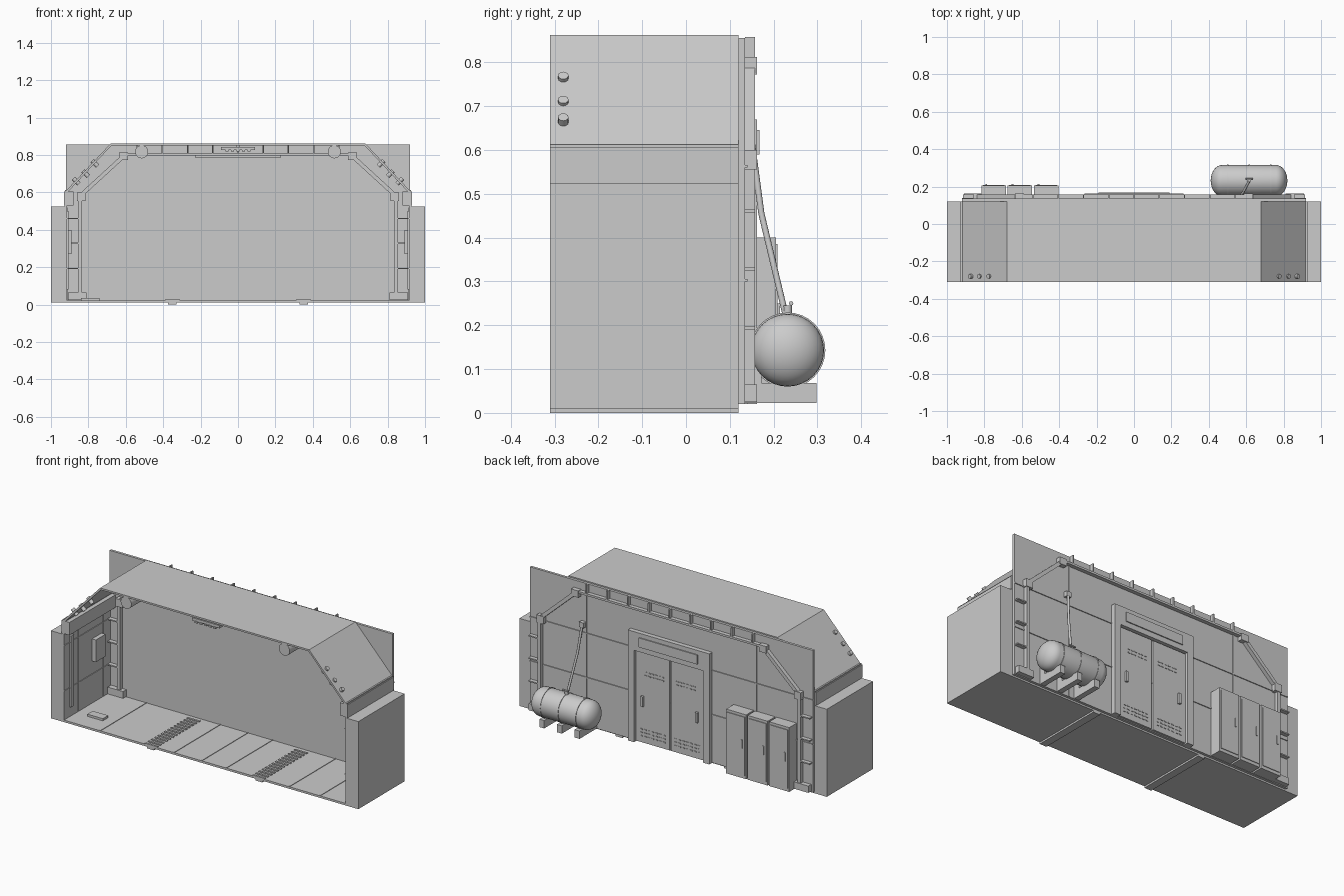
import bpy
import bmesh
import math
from mathutils import Vector, Matrix

cube = bpy.data.objects.get("Cube")
if cube:
    bpy.data.objects.remove(cube, do_unlink=True)

grey = bpy.data.materials.new("light_grey")
grey.use_nodes = True
grey.diffuse_color = (0.6, 0.6, 0.6, 1)
grey.node_tree.nodes["Principled BSDF"].inputs["Base Color"].default_value = (0.6, 0.6, 0.6, 1)

FRONT, BACK = -0.31, 0.12
WALL = 0.135


def finish(bm, name, smooth=False):
    mesh = bpy.data.meshes.new(name)
    bmesh.ops.recalc_face_normals(bm, faces=bm.faces)
    bm.to_mesh(mesh)
    bm.free()
    mesh.materials.append(grey)
    if smooth:
        for p in mesh.polygons:
            p.use_smooth = True
        mesh.set_sharp_from_angle(angle=math.radians(40))
    obj = bpy.data.objects.new(name, mesh)
    bpy.context.scene.collection.objects.link(obj)
    return obj


def add_box(bm, x, y, z):
    size = Matrix.Diagonal((x[1] - x[0], y[1] - y[0], z[1] - z[0], 1))
    centre = Matrix.Translation((sum(x) / 2, sum(y) / 2, sum(z) / 2))
    bmesh.ops.create_cube(bm, size=1, matrix=centre @ size)


def boxes(name, items, mirror=False):
    bm = bmesh.new()
    for x, y, z in items:
        add_box(bm, x, y, z)
        if mirror:
            add_box(bm, (-x[1], -x[0]), y, z)
    return finish(bm, name)


def rod(name, a, b, radius, sides=16, mirror=False):
    bm = bmesh.new()
    for s in (1, -1) if mirror else (1,):
        p, q = Vector((a[0] * s, a[1], a[2])), Vector((b[0] * s, b[1], b[2]))
        d = q - p
        m = Matrix.Translation((p + q) / 2) @ d.to_track_quat('Z', 'Y').to_matrix().to_4x4()
        bmesh.ops.create_cone(bm, cap_ends=True, segments=sides, radius1=radius,
                              radius2=radius, depth=d.length, matrix=m)
    return finish(bm, name, sides > 6)


def prism(name, outline, y, mirror=False):
    """Extrude an x-z outline between two depths."""
    bm = bmesh.new()
    for s in (1, -1) if mirror else (1,):
        face = bm.faces.new([bm.verts.new((px * s, y[0], pz)) for px, pz in outline])
        out = bmesh.ops.extrude_face_region(bm, geom=[face])
        verts = [v for v in out["geom"] if isinstance(v, bmesh.types.BMVert)]
        bmesh.ops.translate(bm, verts=verts, vec=(0, y[1] - y[0], 0))
    return finish(bm, name)


depth = (FRONT, BACK)

# Floor with panel seams, drains and grates
boxes("floor", [((-1, 1), depth, (0.01, 0.022))])
boxes("floor_seams", [((x - .003, x + .003), depth, (.02, .025))
                      for x in (-.68, -.2, -.02, .14, .55, .75)])
boxes("drain_channels", [((.33, .375), depth, (0, .012))], True)
boxes("drain_grates", [((.31, .39), (FRONT + .03 * i, FRONT + .03 * i + .012), (.02, .027))
                       for i in range(14)], True)
boxes("floor_hatch", [((-.84, -.74), (-.2, -.15), (.02, .035))])

# Side blocks, rails and sloping roof
boxes("side_blocks", [((.925, 1), depth, (.01, .525))], True)
boxes("side_block_lips", [((.915, .927), depth, (.02, .53))], True)
boxes("side_rails", [((.88, .93), depth, (.53, .605))], True)
prism("roof", [(-.92, .608), (-.68, .862), (.68, .862), (.92, .608),
               (.908, .604), (.675, .852), (-.675, .852), (-.908, .604)], depth)
boxes("roof_lips", [((.905, .925), depth, (.602, .612))], True)

# Back wall and its raised seams
boxes("back_wall", [((-.92, .92), (BACK, WALL), (.02, .855))])
boxes("wall_seams", [((-.92, .92), (WALL, .14), (z, z + .006)) for z in (.3, .56)])
boxes("wall_upright_seams", [((.55, .556), (WALL, .14), (.02, .8))], True)

# Frame repeated on both faces of the back wall
for side, y in (("inner", (.095, BACK)), ("outer", (WALL, .158))):
    boxes(side + "_columns", [((.835, .855), y, (.03, .56))], True)
    boxes(side + "_rungs", [((.85, .915), y, (z, z + .007)) for z in (.19, .325, .457)], True)
    prism(side + "_braces", [(.835, .575), (.6, .79), (.615, .805), (.85, .59)], y, True)
    boxes(side + "_top_beam", [((-.6, .6), y, (.796, .808))])
    boxes(side + "_brackets", [((x * .135 - .004, x * .135 + .004), y, (.8, .858))
                               for x in range(-4, 5)])
    wide = (y[0] - .006, y[1]) if side == "inner" else (y[0], y[1] + .004)
    boxes(side + "_joint_boxes", [((.81, .91), wide, (.025, .065)),
                                  ((.815, .86), wide, (.555, .6)),
                                  ((.588, .635), wide, (.772, .812))], True)

# Double door in its raised frame
boxes("door_frame", [((.225, .265), (WALL, .162), (.02, .67)),
                     ((0, .265), (WALL, .162), (.56, .67))], True)
boxes("door_leaves", [((.004, .222), (WALL, .147), (.025, .555))], True)
boxes("door_sign_panel", [((-.19, .19), (.162, .168), (.59, .645))])
boxes("door_handles", [((.17, .185), (.147, .16), (.24, .3))], True)
boxes("door_window_slats", [((.04 + .022 * i, .054 + .022 * i), (.147, .15), (z, z + .005))
                            for i in range(6) for z in (.42, .44)], True)
boxes("door_vent_slats", [((.03 + .025 * i, .045 + .025 * i), (.147, .15), (z, z + .006))
                          for i in range(7) for z in (.06, .08, .1)], True)

# Cabinets standing against the wall
starts = (-.815, -.675, -.535)
boxes("cabinets", [((x, x + .13), (WALL, .205), (.022, .4)) for x in starts])
boxes("cabinet_doors", [((x + .008, x + .122), (.205, .209), (.04, .385)) for x in starts])
boxes("cabinet_handles", [((x + .02, x + .03), (.209, .214), (.2, .25)) for x in starts])

# Tank with rounded ends, turned about its long axis
R, TY, TZ = .083, .232, .143
X0, X1, CAP = .41, .82, .06
arc = [i * math.pi / 16 for i in range(9)]
profile = [(X0 + CAP * (1 - math.cos(t)), R * math.sin(t)) for t in arc]
profile += [(X1 - CAP * (1 - math.cos(t)), R * math.sin(t)) for t in reversed(arc)]
bm = bmesh.new()
line = [bm.verts.new((x, TY, TZ + r)) for x, r in profile]
edges = [bm.edges.new(pair) for pair in zip(line, line[1:])]
bmesh.ops.spin(bm, geom=line + edges, cent=(0, TY, TZ), axis=(1, 0, 0),
               angle=math.tau, steps=32)
bmesh.ops.remove_doubles(bm, verts=bm.verts, dist=.0005)
finish(bm, "tank", True)

# Tank straps, feet, valve and pipe
for i, x in enumerate((.5, .615, .73)):
    rod("tank_strap_%d" % (i + 1), (x - .004, TY, TZ), (x + .004, TY, TZ), R + .003, 32)
boxes("tank_feet", [((x - .016, x + .016), (.17, .298), (.022, .068)) for x in (.5, .615, .73)])
boxes("tank_foot_plates", [((x - .016, x + .016), (WALL, .172), (.022, .12))
                           for x in (.5, .615, .73)])
rod("valve_stem", (.615, TY, .22), (.615, TY, .245), .01)
rod("valve_handle", (.595, .24, .25), (.635, .24, .25), .005, 8)
rod("lower_pipe", (.615, .228, .22), (.585, .172, .455), .007, 12)
rod("upper_pipe", (.585, .172, .455), (.57, .15, .62), .007, 12)
boxes("pipe_mount", [((.555, .585), (WALL, .158), (.6, .63))])

# Ceiling ducts and lamp
rod("ceiling_ducts", (.515, FRONT + .005, .817), (.515, BACK, .817), .035, 24, True)
boxes("ceiling_lamp", [((-.09, .09), (-.3, -.26), (.826, .842))])
boxes("ceiling_lamp_slats", [((x * .03 - .008, x * .03 + .008), (-.305, -.26), (.818, .828))
                             for x in range(-2, 3)])
boxes("ceiling_lamp_stem", [((-.01, .01), (-.29, -.27), (.84, .855))])
boxes("ceiling_ribs", [((.13, .135), (-.1, BACK), (.81, .855)),
                       ((.265, .27), (-.1, BACK), (.81, .855))], True)
boxes("header_strip", [((-.23, .23), (.11, BACK), (.786, .796))])

# Fittings on the slopes and side walls
for i, (x, z) in enumerate(((.75, .74), (.8, .685), (.85, .645))):
    rod("slope_lamps_%d" % (i + 1), (x, -.28, z), (x + .03, -.28, z + .03), .012, 12, True)
boxes("control_boxes", [((.89, .916), (-.05, .04), (.27, .4))], True)
boxes("wall_trays", [((.905, .916), (-.26, -.23), (.08, .5))], True)
boxes("side_wall_seams", [((.911, .916), depth, (z, z + .005)) for z in (.19, .457)], True)
boxes("side_wall_posts", [((.911, .916), (y, y + .006), (.025, .52)) for y in (-.18, .05)], True)
